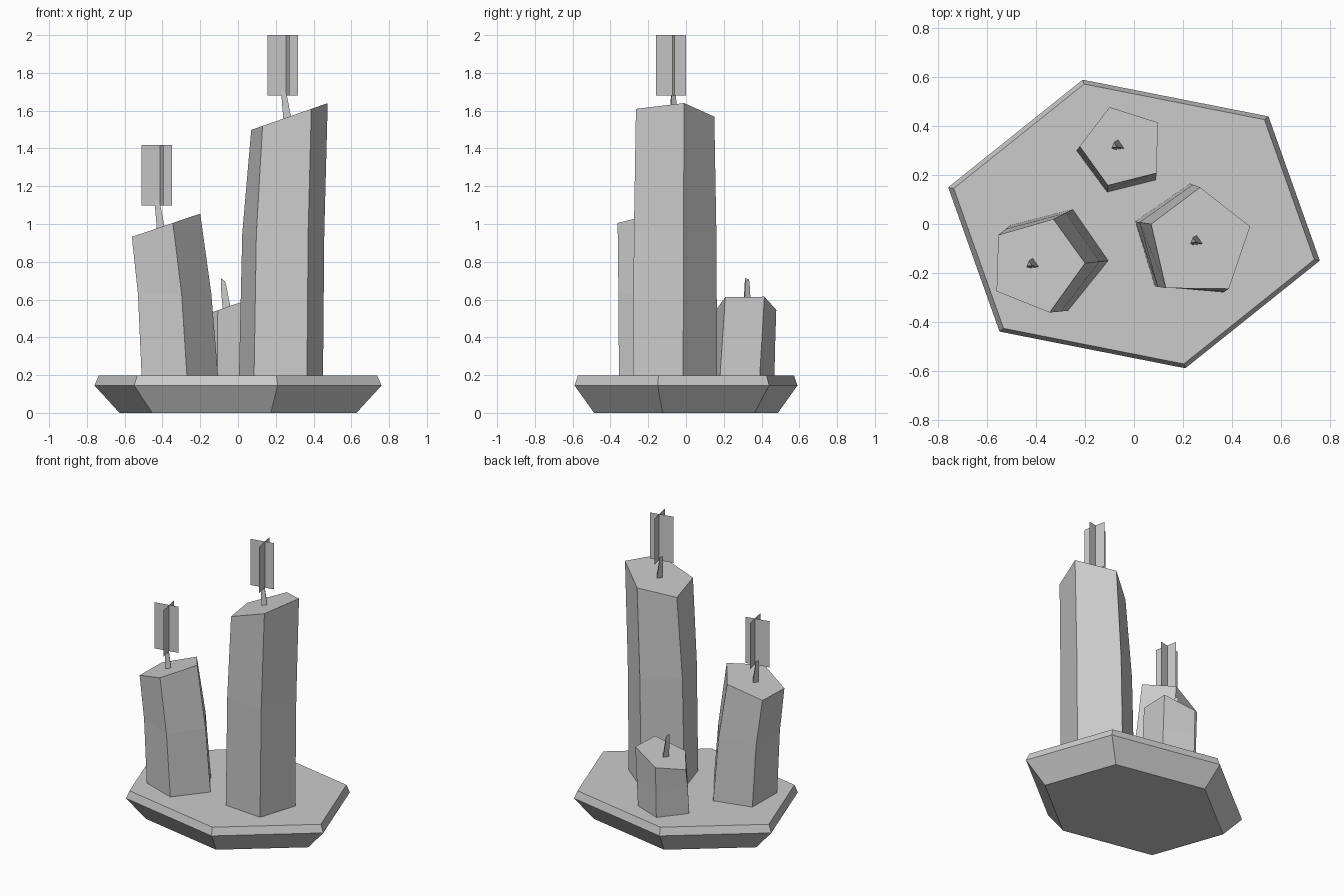
import bpy, math

if "Cube" in bpy.data.objects:
    bpy.data.objects.remove(bpy.data.objects["Cube"])

# One stone grey for everything
grey = bpy.data.materials.new("stone grey")
grey.diffuse_color = (0.6, 0.6, 0.6, 1)
grey.use_nodes = True
grey.node_tree.nodes["Principled BSDF"].inputs["Base Color"].default_value = grey.diffuse_color


def make(name, verts, faces):
    mesh = bpy.data.meshes.new(name)
    mesh.from_pydata(verts, [], faces)
    mesh.materials.append(grey)
    obj = bpy.data.objects.new(name, mesh)
    bpy.context.collection.objects.link(obj)
    return obj


def loft(name, rings):
    """Closed solid through counter-clockwise rings, bottom to top."""
    n = len(rings[0])
    verts = [v for ring in rings for v in ring]
    faces = [tuple(reversed(range(n))), tuple(range(len(verts) - n, len(verts)))]
    for k in range(len(rings) - 1):
        for i in range(n):
            j = (i + 1) % n
            faces.append((k*n + i, k*n + j, k*n + n + j, k*n + n + i))
    return make(name, verts, faces)


# Six-sided dish with flared underside and small top bevel
half = [(0.76, -0.15), (0.55, 0.44), (-0.21, 0.59)]
outline = half + [(-x, -y) for x, y in half]
loft("dish", [[(x*s, y*s, z) for x, y in outline]
              for s, z in ((0.825, 0), (1, 0.145), (0.97, 0.197))])


# Leaning five-sided candles with slanted tops
def candle(name, base, top, mid_z, mid_mix, slope, x0, z0):
    low = [(x, y, 0.19) for x, y in base]
    mid = [(a + (c - a)*mid_mix, b + (d - b)*mid_mix, mid_z)
           for (a, b), (c, d) in zip(base, top)]
    high = [(x, y, z0 + slope*(x - x0)) for x, y in top]
    loft(name, [low, mid, high])


candle("tall_candle",
       [(0.45, -0.015), (0.23, 0.165), (0.005, 0.01), (0.085, -0.255), (0.365, -0.28)],
       [(0.475, -0.01), (0.27, 0.15), (0.07, 0.0), (0.13, -0.262), (0.388, -0.265)],
       0.95, 0.27, 0.35, 0.475, 1.64)
candle("middle_candle",
       [(-0.105, -0.15), (-0.25, 0.06), (-0.505, -0.005), (-0.51, -0.27), (-0.27, -0.355)],
       [(-0.2, -0.16), (-0.33, 0.02), (-0.555, -0.045), (-0.562, -0.275), (-0.345, -0.362)],
       0.63, 0.38, 0.34, -0.2, 1.055)
candle("short_candle",
       [(0.09, 0.18), (0.095, 0.39), (-0.1, 0.468), (-0.235, 0.3), (-0.11, 0.13)],
       [(0.092, 0.208), (0.098, 0.415), (-0.1, 0.478), (-0.222, 0.318), (-0.107, 0.158)],
       0.38, 0.45, 0.35, 0.098, 0.615)


# Three-sided bent wicks
def wick(name, x, y, z):
    tri = [(0.024, -0.014), (-0.004, 0.024), (-0.022, -0.019)]
    rings = [[(x + dx + px*s, y + py*s, z + dz - px*tilt) for px, py in tri]
             for dx, dz, s, tilt in ((0.004, -0.03, 1.0, 0), (-0.015, 0.11, 0.65, 0),
                                     (-0.018, 0.145, 0.5, 0.4))]
    loft(name, rings)


wick("tall_wick", 0.26, -0.068, 1.56)
wick("middle_wick", -0.41, -0.163, 0.98)
wick("short_wick", -0.062, 0.322, 0.56)


# Flames made of two crossed flat cards
def flame(name, x, y, z):
    a, r, h = math.radians(11), 0.0815, 0.32
    verts, faces = [], []
    for cx, cy, ang in ((x, y, a), (x + 0.02, y - 0.006, a + math.pi/2)):
        dx, dy, k = r*math.cos(ang), r*math.sin(ang), len(verts)
        verts += [(cx - dx, cy - dy, z), (cx + dx, cy + dy, z),
                  (cx + dx, cy + dy, z + h), (cx - dx, cy - dy, z + h)]
        faces.append((k, k + 1, k + 2, k + 3))
    make(name, verts, faces)


flame("tall_flame", 0.237, -0.074, 1.68)
flame("middle_flame", -0.43, -0.169, 1.098)
